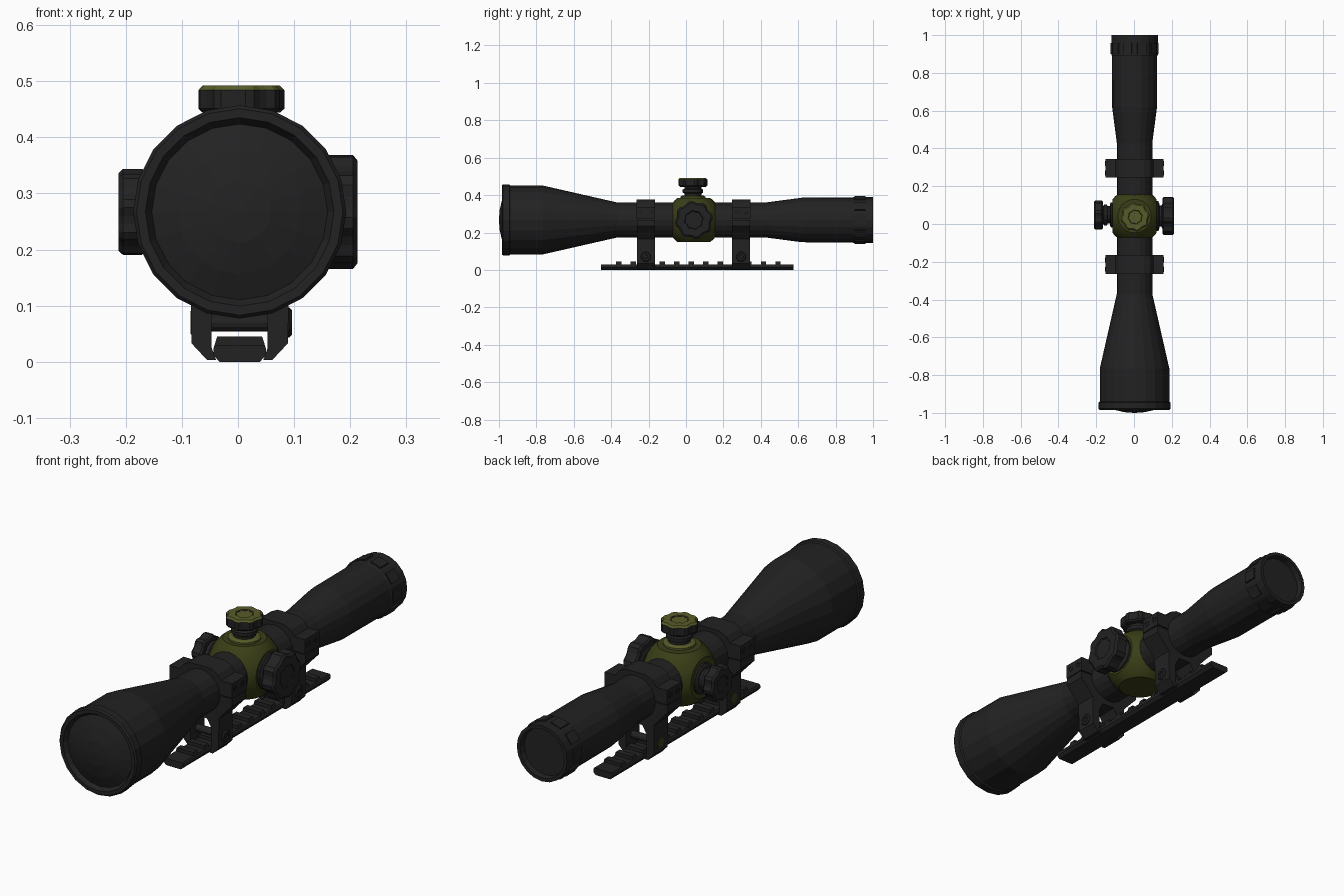
import bpy, bmesh, math
from mathutils import Vector, Matrix

if "Cube" in bpy.data.objects:
    bpy.data.objects.remove(bpy.data.objects["Cube"])


def material(name, rgb):
    m = bpy.data.materials.new(name)
    m.diffuse_color = (*rgb, 1)
    m.use_nodes = True
    m.node_tree.nodes["Principled BSDF"].inputs["Base Color"].default_value = m.diffuse_color
    return m


BLACK = material("matte black", (0.016, 0.016, 0.016))
OLIVE = material("dark olive", (0.042, 0.048, 0.008))
CAP = material("light olive", (0.095, 0.105, 0.022))

CX, CZ = 0.003, 0.267          # optical axis
TY = 0.042                     # turret centre along y


def finish(name, bm, mat):
    bmesh.ops.recalc_face_normals(bm, faces=bm.faces)
    me = bpy.data.meshes.new(name)
    bm.to_mesh(me)
    bm.free()
    me.materials.append(mat)
    ob = bpy.data.objects.new(name, me)
    bpy.context.collection.objects.link(ob)
    return ob


def lathe(name, profile, axis, origin, segs, mat=BLACK, pattern=(1,), phase=0.0):
    """Rings of (radius, distance) along an axis, radius scaled by a repeating pattern."""
    rot = Vector(axis).to_track_quat('Z', 'Y').to_matrix()
    bm = bmesh.new()
    rings = []
    for r, h in profile:
        ring = []
        for i in range(segs):
            a = 2 * math.pi * (i + phase) / segs
            k = r * pattern[i % len(pattern)]
            ring.append(bm.verts.new(Vector(origin) + rot @ Vector((k * math.cos(a), k * math.sin(a), h))))
        rings.append(ring)
    for lo, hi in zip(rings, rings[1:]):
        for i in range(segs):
            j = (i + 1) % segs
            bm.faces.new((lo[i], lo[j], hi[j], hi[i]))
    bm.faces.new(rings[0])
    bm.faces.new(rings[-1])
    return finish(name, bm, mat)


def extrude_y(name, pts, y0, y1, mat=BLACK):
    bm = bmesh.new()
    f = bm.faces.new([bm.verts.new((x + CX, y0, z)) for x, z in pts])
    res = bmesh.ops.extrude_face_region(bm, geom=[f])
    bmesh.ops.translate(bm, vec=(0, y1 - y0, 0),
                        verts=[v for v in res['geom'] if isinstance(v, bmesh.types.BMVert)])
    return finish(name, bm, mat)


def mirrored(half):
    return half + [(-x, z) for x, z in reversed(half)]


def box(name, size, matrix, mat=BLACK):
    bm = bmesh.new()
    bmesh.ops.create_cube(bm, size=1, matrix=matrix @ Matrix.Diagonal((*size, 1)))
    return finish(name, bm, mat)


# Main tube with objective bell and eyepiece, both ends recessed
lathe("scope_tube", [(0.156, -0.965), (0.168, -0.985), (0.184, -0.985), (0.19, -0.978), (0.19, -0.945),
                     (0.184, -0.94), (0.184, -0.765), (0.094, -0.37), (0.094, 0.43),
                     (0.119, 0.62), (0.12, 0.89), (0.123, 0.895), (0.123, 1.0),
                     (0.108, 1.0), (0.104, 0.975)],
      (0, 1, 0), (CX, 0, CZ), 20)
# Slightly domed front lens
lathe("front_lens", [(0.157, -0.966), (0.11, -0.983), (0.055, -0.996), (0.004, -1.0)],
      (0, 1, 0), (CX, 0, CZ), 20)

# Grip plates round the eyepiece
for i in range(10):
    m = (Matrix.Translation((CX, 0.93, CZ)) @ Matrix.Rotation(math.radians(36 * i + 18), 4, 'Y')
         @ Matrix.Translation((0, 0, 0.122)))
    box(f"eyepiece_grip_{i}", (0.048, 0.058, 0.009), m)

# Turret housing: a sphere trimmed flat on six sides
bm = bmesh.new()
bmesh.ops.create_uvsphere(bm, u_segments=32, v_segments=20, radius=0.147)
for ax in range(3):
    for s in (-1, 1):
        n = Vector((0, 0, 0))
        n[ax] = s
        cut = bmesh.ops.bisect_plane(bm, geom=bm.verts[:] + bm.edges[:] + bm.faces[:],
                                     plane_co=n * 0.117, plane_no=n, clear_outer=True)
        edges = [e for e in cut['geom_cut'] if isinstance(e, bmesh.types.BMEdge)]
        bmesh.ops.holes_fill(bm, edges=edges, sides=0)
bmesh.ops.translate(bm, verts=bm.verts, vec=(CX, TY, CZ))
housing = finish("turret_housing", bm, OLIVE)
bpy.context.view_layer.objects.active = housing
housing.select_set(True)
bpy.ops.object.shade_smooth_by_angle(angle=math.radians(30))
housing.select_set(False)


# Adjustment knobs: collar, neck, notched cap and a raised centre disc
def knob(name, axis, origin, r, cap0, cap1, neck, cap_mat=BLACK):
    lathe(name + "_collar", [(neck * 1.45, 0.11), (neck * 1.45, 0.125), (neck * 1.2, 0.131)],
          axis, origin, 16, cap_mat)
    lathe(name + "_neck", [(neck, 0.12), (neck, 0.142), (neck * 1.2, 0.147), (neck * 1.2, 0.162),
                           (neck, 0.167), (neck, cap0 + 0.01)], axis, origin, 16)
    cap = lathe(name + "_cap", [(r * 0.9, cap0), (r, cap0 + 0.007), (r, cap1 - 0.008),
                                (r * 0.9, cap1), (r * 0.5, cap1), (r * 0.46, cap1 - 0.004)],
                axis, origin, 32, pattern=(1, 1, 0.91, 0.91), phase=0.5)
    cap.data.materials.append(cap_mat)
    for p in cap.data.polygons:
        if p.normal.dot(Vector(axis)) > 0.6:
            p.material_index = 1


knob("top_knob", (0, 0, 1), (CX + 0.003, TY - 0.005, CZ), 0.077, 0.177, 0.225, 0.046, CAP)
knob("left_knob", (-1, 0, 0), (CX, TY + 0.006, CZ), 0.077, 0.167, 0.216, 0.046)
knob("right_knob", (1, 0, 0), (CX, TY, CZ), 0.102, 0.147, 0.21, 0.055)

# Ring mounts with clamp feet
upper = mirrored([(0.05, 0.376), (0.083, 0.36), (0.1, 0.336), (0.153, 0.336), (0.153, 0.272)])
lower = mirrored([(0.153, 0.268), (0.153, 0.235), (0.115, 0.195), (0.088, 0.165), (0.086, 0.033),
                  (0.058, 0.003), (0.042, 0.003), (0.05, 0.025), (0.05, 0.115), (0.03, 0.15)])
for label, yc in (("front", -0.215), ("rear", 0.295)):
    extrude_y(label + "_ring_top", upper, yc - 0.05, yc + 0.05)
    extrude_y(label + "_ring_base", lower, yc - 0.048, yc + 0.048)
    lathe(label + "_clamp_bar", [(0.016, -0.08), (0.016, 0.08)], (1, 0, 0), (CX, yc, 0.07), 12)
    lathe(label + "_clamp_head", [(0.027, 0.08), (0.027, 0.088), (0.022, 0.093), (0.012, 0.093), (0.011, 0.088)],
          (1, 0, 0), (CX, yc, 0.07), 12)
    lathe(label + "_clamp_nut", [(0.026, 0.08), (0.024, 0.0875)], (-1, 0, 0), (CX, yc, 0.07), 6, OLIVE)
    for s in (-1, 1):
        for dy in (-0.025, 0.025):
            lathe(label + "_ring_screw", [(0.014, 0.145), (0.014, 0.155), (0.008, 0.156), (0.007, 0.15)],
                  (s, 0, 0), (CX, yc + dy, 0.308), 10)

# Mounting rail with cross teeth
extrude_y("rail", mirrored([(0.036, 0.0), (0.047, 0.012), (0.047, 0.024), (0.043, 0.03)]), -0.455, 0.575)
for i in range(12):
    y = -0.36 + i * 0.0775
    extrude_y(f"rail_tooth_{i}", mirrored([(0.046, 0.026), (0.04, 0.045)]), y - 0.014, y + 0.014)
